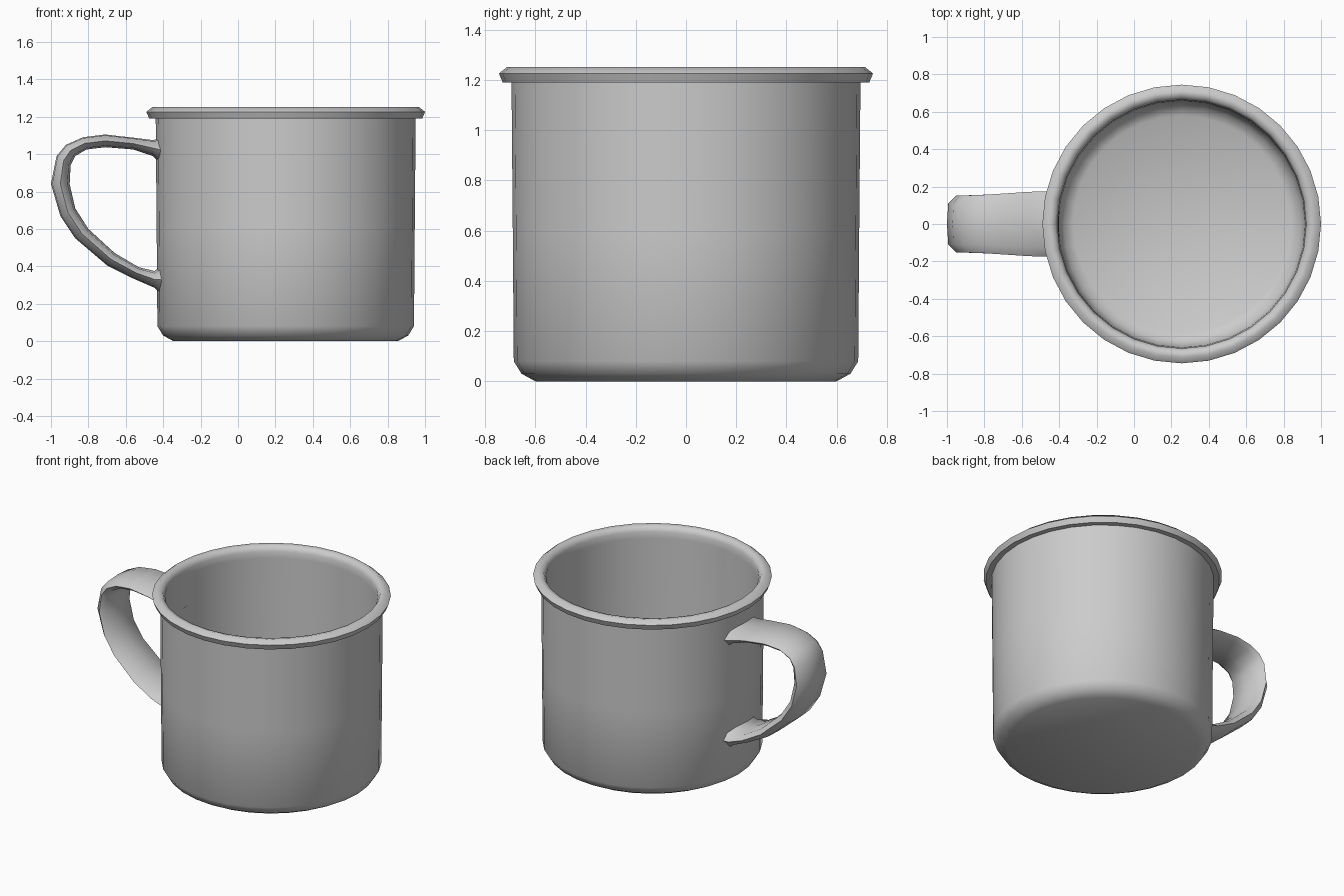
import bpy, bmesh
from math import sin, cos, pi, sqrt

if "Cube" in bpy.data.objects:
    bpy.data.objects.remove(bpy.data.objects["Cube"])

CX, SIDES = 0.255, 32


def finish(name, bm, angle):
    bmesh.ops.recalc_face_normals(bm, faces=bm.faces)
    mesh = bpy.data.meshes.new(name)
    bm.to_mesh(mesh)
    bm.free()
    obj = bpy.data.objects.new(name, mesh)
    bpy.context.collection.objects.link(obj)
    bpy.ops.object.select_all(action='DESELECT')
    obj.select_set(True)
    bpy.context.view_layer.objects.active = obj
    bpy.ops.object.shade_smooth_by_angle(angle=angle)
    return obj


def skin(bm, rings):
    """Bridge closed rings of points and cap both ends."""
    loops = [[bm.verts.new(p) for p in ring] for ring in rings]
    n = len(loops[0])
    for a, b in zip(loops, loops[1:]):
        for i in range(n):
            j = (i + 1) % n
            bm.faces.new((a[i], a[j], b[j], b[i]))
    bm.faces.new(loops[0])
    bm.faces.new(loops[-1])


# Cup: outer wall, rolled rim and inner wall in one lathed profile (radius, z)
profile = [(0.60, 0.0), (0.655, 0.03), (0.686, 0.08), (0.69, 0.6), (0.695, 1.19),
           (0.73, 1.19), (0.745, 1.226), (0.713, 1.252), (0.68, 1.245),
           (0.665, 1.215), (0.665, 1.17), (0.66, 0.6), (0.656, 0.11),
           (0.63, 0.06), (0.58, 0.03)]
bm = bmesh.new()
skin(bm, [[(CX + r * cos(2 * pi * i / SIDES), r * sin(2 * pi * i / SIDES), z)
           for i in range(SIDES)] for r, z in profile])
finish("cup", bm, 0.9)

# Handle stations: outer x, z, inner x, z, half width
stations = [(-0.415, 1.085, -0.415, 0.95, 0.175),
            (-0.455, 1.075, -0.455, 0.99, 0.175),
            (-0.56, 1.088, -0.56, 1.025, 0.172),
            (-0.71, 1.105, -0.71, 1.037, 0.162),
            (-0.83, 1.09, -0.81, 1.025, 0.155),
            (-0.92, 1.05, -0.87, 0.99, 0.153),
            (-0.97, 0.99, -0.895, 0.94, 0.153),
            (-1.0, 0.84, -0.90, 0.84, 0.153),
            (-0.95, 0.67, -0.87, 0.71, 0.153),
            (-0.87, 0.55, -0.80, 0.60, 0.155),
            (-0.70, 0.405, -0.66, 0.472, 0.163),
            (-0.56, 0.335, -0.53, 0.395, 0.172),
            (-0.445, 0.285, -0.445, 0.375, 0.175),
            (-0.415, 0.25, -0.415, 0.405, 0.175)]
# Cross-section: fraction from inner to outer face, fraction of half width
section = [(1, 0), (0.93, 0.72), (0.5, 1), (0.12, 0.8),
           (0, 0), (0.12, -0.8), (0.5, -1), (0.93, -0.72)]
rings = []
for k, (ox, oz, ix, iz, w) in enumerate(stations):
    at_wall = k in (0, len(stations) - 1)
    ring = []
    for t, s in section:
        y = s * w
        wrap = 0.69 - sqrt(0.69 ** 2 - y * y) if at_wall else 0
        ring.append((ix + (ox - ix) * t + wrap, y, iz + (oz - iz) * t))
    rings.append(ring)
bm = bmesh.new()
skin(bm, rings)
finish("handle", bm, 1.2)
